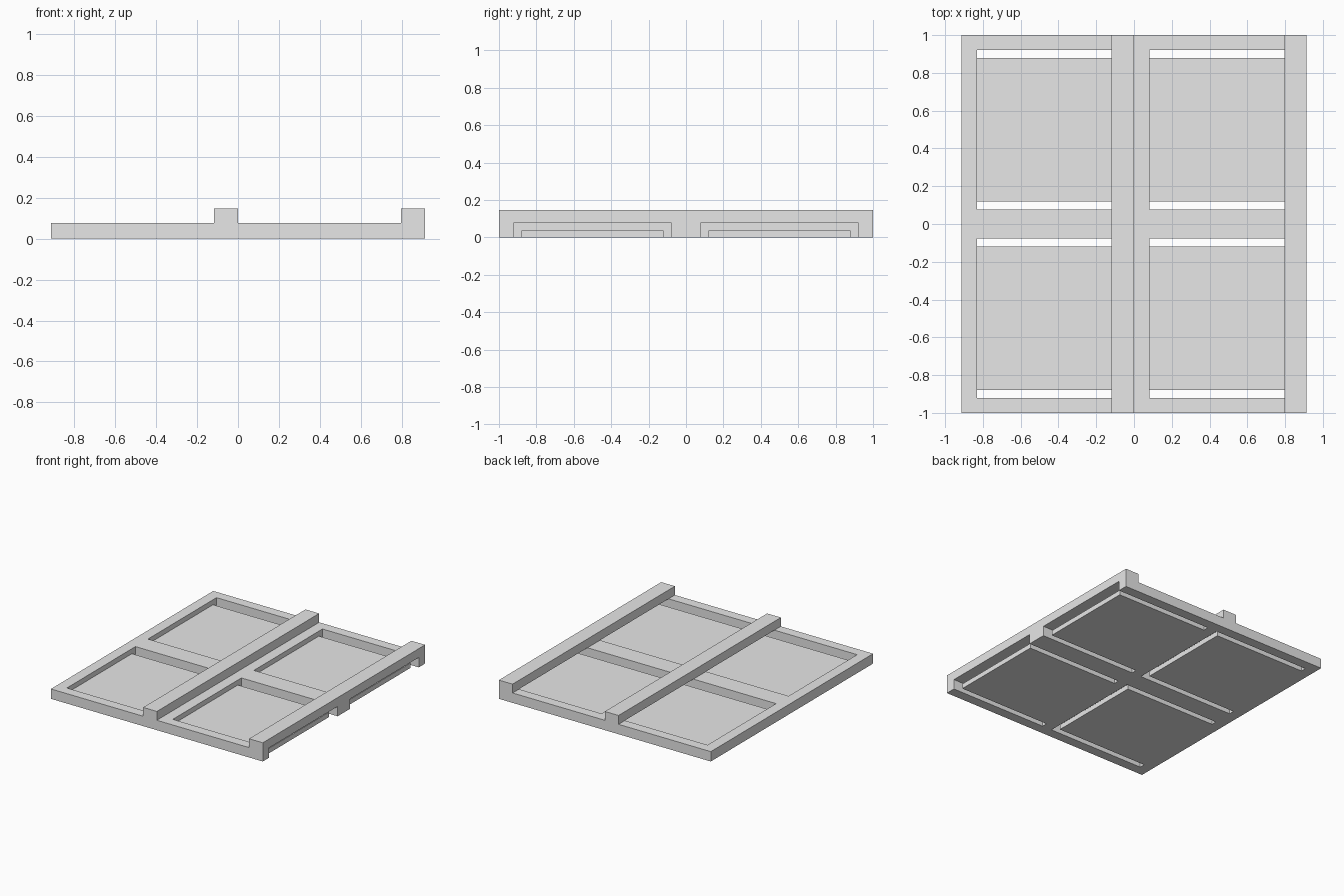
import bpy
import bmesh
from mathutils import Vector

cube = bpy.data.objects.get("Cube")
if cube:
    bpy.data.objects.remove(cube, do_unlink=True)

grey = bpy.data.materials.new("plain grey")
grey.use_nodes = True
GREY = (0.8, 0.8, 0.8, 1)
grey.diffuse_color = GREY
grey.node_tree.nodes["Principled BSDF"].inputs["Base Color"].default_value = GREY

# Shared dimensions
WIDTH = 0.914              # one of the two side-by-side frames
SPINE = 0.083              # closed strip along the -x edge
BEAM = 0.118               # raised strip along the +x edge
FRAME_TOP, BEAM_TOP, PANEL_TOP = 0.077, 0.146, 0.038
OUTER, INNER = 0.922, 0.077  # window limits in y
GAP = 0.043                # slot around each panel


def prism(name, outline, bottom, top):
    """Extrude an xy outline between two heights."""
    bm = bmesh.new()
    face = bm.faces.new([bm.verts.new((x, y, bottom)) for x, y in outline])
    solid = bmesh.ops.extrude_face_region(bm, geom=[face])
    verts = [v for v in solid["geom"] if isinstance(v, bmesh.types.BMVert)]
    bmesh.ops.translate(bm, verts=verts, vec=Vector((0, 0, top - bottom)))
    bmesh.ops.recalc_face_normals(bm, faces=bm.faces)
    mesh = bpy.data.meshes.new(name)
    bm.to_mesh(mesh)
    bm.free()
    mesh.materials.append(grey)
    obj = bpy.data.objects.new(name, mesh)
    bpy.context.collection.objects.link(obj)
    return obj


def rectangle(x0, x1, y0, y1):
    return [(x0, y0), (x1, y0), (x1, y1), (x0, y1)]


for side, left in (("right", -WIDTH), ("left", 0)):
    right = left + WIDTH
    spine = left + SPINE

    # E-shaped frame: spine with three rails, open towards +x
    outline = [(left, 1), (left, -1)]
    for y0, y1 in ((-1, -OUTER), (-INNER, INNER), (OUTER, 1)):
        if y0 > -1:
            outline.append((spine, y0))
        outline += [(right, y0), (right, y1)]
        if y1 < 1:
            outline.append((spine, y1))
    prism(side + "_frame", outline, 0, FRAME_TOP)

    # Raised beam bridging the rail ends
    prism(side + "_beam", rectangle(right - BEAM, right, -1, 1), FRAME_TOP, BEAM_TOP)

    # Thin panels held by the spine, with slots on their other three sides
    for end, y0, y1 in (("front", -OUTER, -INNER), ("back", INNER, OUTER)):
        prism(f"{side}_{end}_panel",
              rectangle(spine, right - GAP, y0 + GAP, y1 - GAP), 0, PANEL_TOP)
